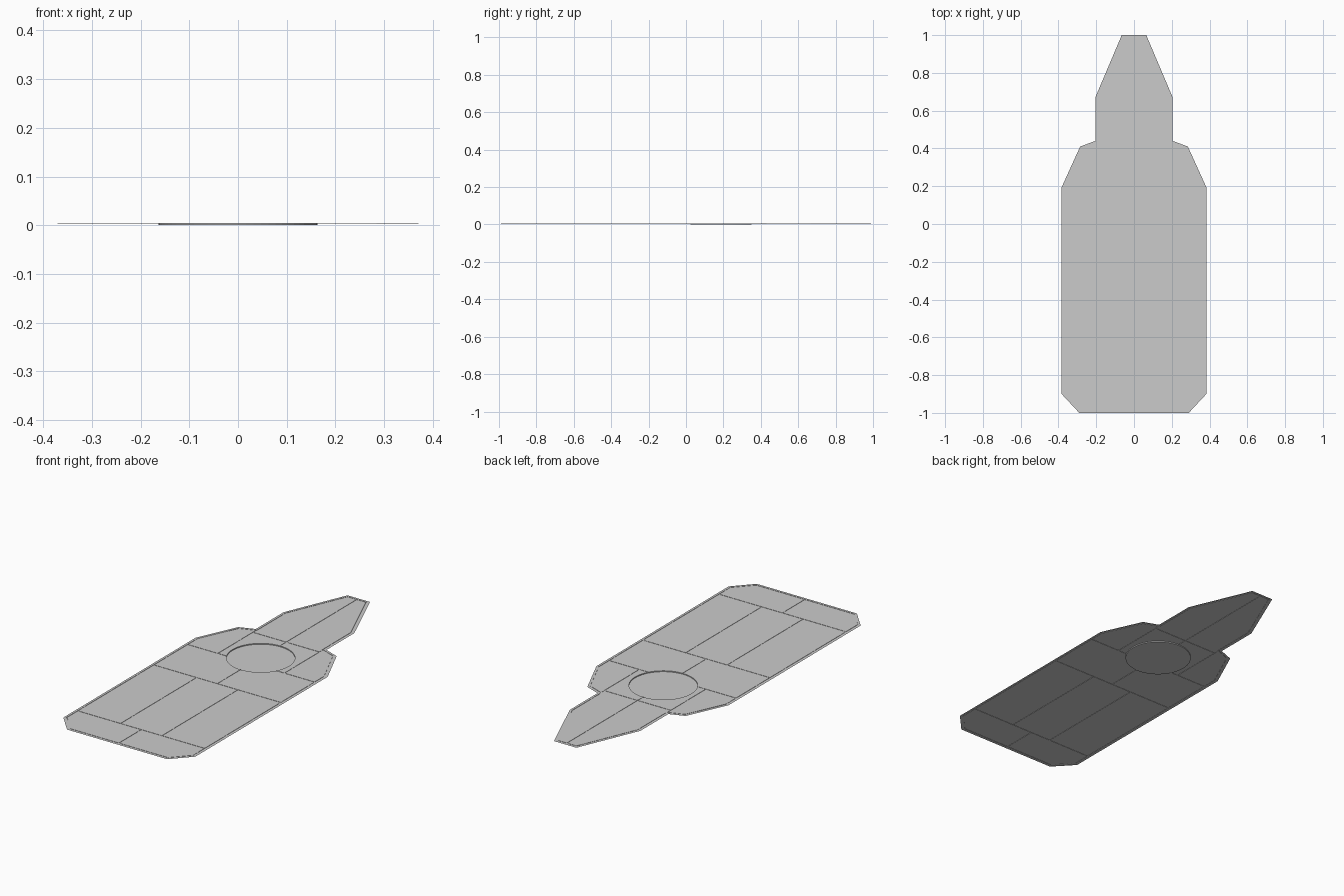
import bpy, bmesh, math
from mathutils import Vector
from mathutils.geometry import delaunay_2d_cdt

if "Cube" in bpy.data.objects:
    bpy.data.objects.remove(bpy.data.objects["Cube"])

TOP, GROOVE, WIDTH = 0.005, 0.0015, 0.006   # deck height, groove depth, groove width

# Half outline, nose to stern, then mirrored
half = [(0.065, 1.0), (0.205, 0.67), (0.205, 0.44), (0.285, 0.41),
        (0.383, 0.195), (0.383, -0.90), (0.29, -1.0)]
outline = [Vector(p) for p in half] + [Vector((-x, y)) for x, y in reversed(half)]


def inset(poly, d):
    """Mitred inward offset of a clockwise polygon."""
    out = []
    for i, p in enumerate(poly):
        a = (p - poly[i - 1]).normalized()
        b = (poly[(i + 1) % len(poly)] - p).normalized()
        na, nb = Vector((a.y, -a.x)), Vector((b.y, -b.x))
        out.append(p + (na + nb) * d / (1 + na.dot(nb)))
    return out


def inside(p, poly):
    hit = False
    for i, b in enumerate(poly):
        a = poly[i - 1]
        if (a.y > p.y) != (b.y > p.y) and p.x < a.x + (p.y - a.y) * (b.x - a.x) / (b.y - a.y):
            hit = not hit
    return hit


def strip(x0, y0, x1, y1):
    """Thin rectangle along an axis-aligned panel line."""
    w = WIDTH / 2
    dx, dy = (w, 0) if x0 == x1 else (0, w)
    return [Vector((x0 - dx, y0 - dy)), Vector((x1 - dx, y1 + dy)) if dy else Vector((x0 + dx, y0)),
            Vector((x1 + dx, y1)) if dx else Vector((x1, y1 + dy)),
            Vector((x1 - dx, y1)) if dx else Vector((x1, y1 - dy))] if dx else \
           [Vector((x0, y0 - w)), Vector((x1, y0 - w)), Vector((x1, y0 + w)), Vector((x0, y0 + w))]


# Panel lines
lines = [(0, 0.30, 0, 0.985), (0, -0.17, 0, 0.08), (0, -0.985, 0, -0.80),
         (-0.193, 0.40, 0.193, 0.40), (-0.368, -0.17, 0.368, -0.17),
         (-0.368, -0.80, 0.368, -0.80)]
for s in (-1, 1):
    lines += [(s * 0.193, 0.11, s * 0.193, 0.427), (s * 0.12, -0.80, s * 0.12, -0.17),
              (s * 0.10, 0.11, s * 0.368, 0.11)]
strips = [strip(*l) for l in lines]

# Rim groove and round recess
rim_out, rim_in = inset(outline, 0.012), inset(outline, 0.012 + WIDTH)
disc = [Vector((0.163 * math.cos(i * math.tau / 64), 0.188 + 0.163 * math.sin(i * math.tau / 64)))
        for i in range(64)]

# Flat deck divided along every loop
pts, edges = [], []
for loop in [outline, rim_out, rim_in, disc] + strips:
    n = len(pts)
    pts += loop
    edges += [(n + i, n + (i + 1) % len(loop)) for i in range(len(loop))]
verts, _, tris, *_ = delaunay_2d_cdt(pts, edges, [], 1, 1e-5)
bm = bmesh.new()
bv = [bm.verts.new((v.x, v.y, TOP)) for v in verts]
for t in tris:
    bm.faces.new([bv[i] for i in t])

# Sort faces into recess and grooves
recess, grooves = [], []
for f in bm.faces:
    c = f.calc_center_median().xy
    if inside(c, disc):
        recess.append(f)
    elif inside(c, rim_out) and (not inside(c, rim_in) or any(inside(c, s) for s in strips)):
        grooves.append(f)


def sink(faces, depth):
    ext = bmesh.ops.extrude_face_region(bm, geom=faces)["geom"]
    bmesh.ops.translate(bm, vec=(0, 0, -depth),
                        verts=[g for g in ext if isinstance(g, bmesh.types.BMVert)])
    old = [f for f in faces if f.is_valid]
    if old:
        bmesh.ops.delete(bm, geom=old, context='FACES')


sink(grooves, GROOVE)
sink(recess, TOP)
bm.normal_update()

mesh = bpy.data.meshes.new("deck_plate")
bm.to_mesh(mesh)
bm.free()
bpy.context.collection.objects.link(bpy.data.objects.new("deck_plate", mesh))
